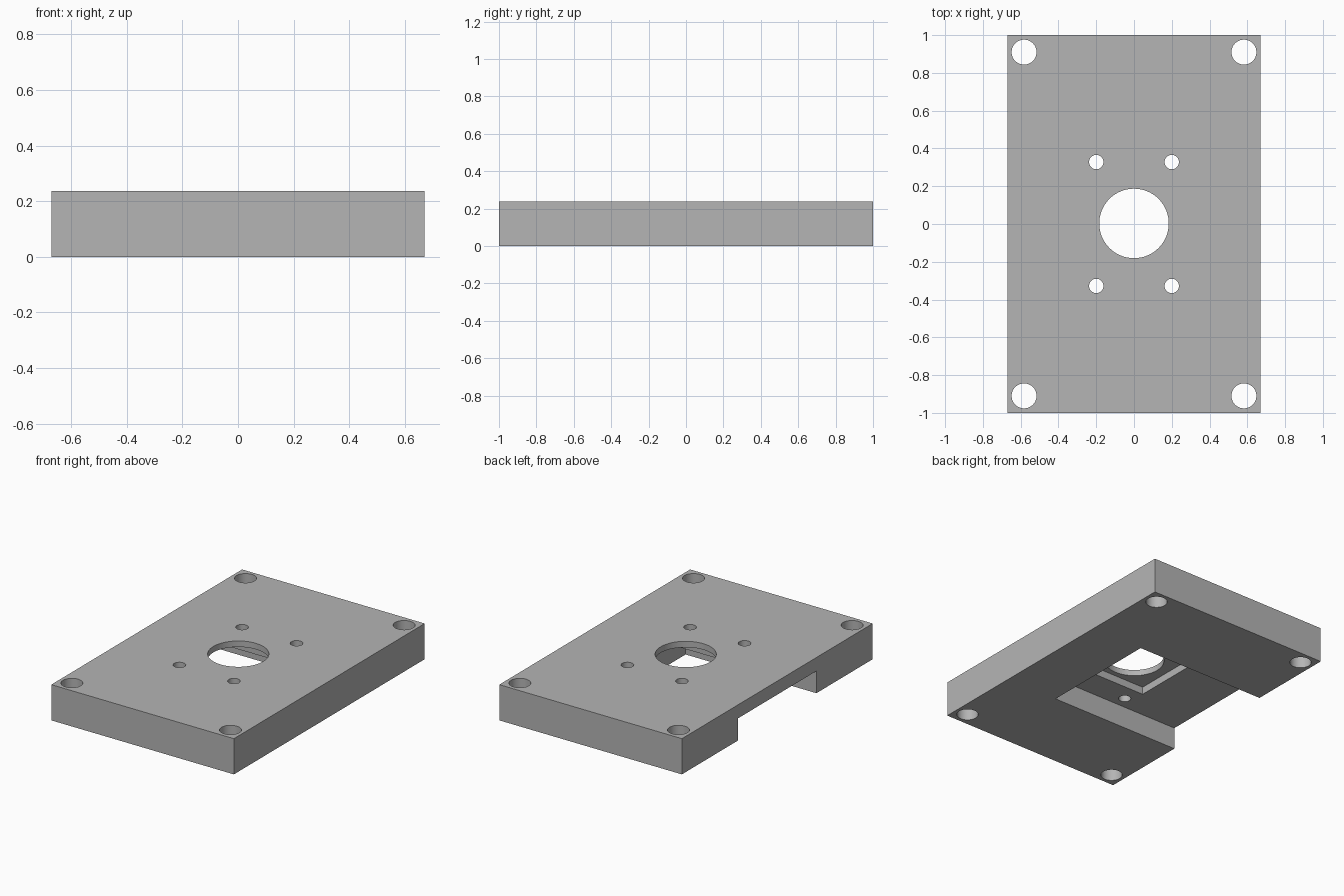
import bpy

cube = bpy.data.objects.get("Cube")
if cube:
    bpy.data.objects.remove(cube, do_unlink=True)

HALF_X, HALF_Y, HEIGHT = 0.67, 1.0, 0.237
SLOT_TOP, POCKET_TOP = 0.147, 0.197

grey = bpy.data.materials.new("plain grey")
grey.use_nodes = True
grey.diffuse_color = (0.46, 0.46, 0.46, 1)
grey.node_tree.nodes["Principled BSDF"].inputs["Base Color"].default_value = grey.diffuse_color


def box(name, low, high):
    """Box between two opposite corners."""
    middle = [(a + b) / 2 for a, b in zip(low, high)]
    bpy.ops.mesh.primitive_cube_add(size=1, location=middle)
    obj = bpy.context.object
    obj.name = name
    obj.scale = [b - a for a, b in zip(low, high)]
    bpy.ops.object.transform_apply(location=True, rotation=False, scale=True)
    return obj


def drill(name, x, y, radius):
    """Upright cylinder that passes through the whole plate."""
    bpy.ops.mesh.primitive_cylinder_add(vertices=64, radius=radius, depth=1, location=(x, y, HEIGHT / 2))
    bpy.context.object.name = name
    return bpy.context.object


def cut(target, cutter):
    """Subtract the cutter and discard it."""
    cutter.hide_render = True
    mod = target.modifiers.new(cutter.name, "BOOLEAN")
    mod.operation = "DIFFERENCE"
    mod.solver = "EXACT"
    mod.object = cutter
    bpy.context.view_layer.objects.active = target
    bpy.ops.object.modifier_apply(modifier=mod.name)
    bpy.data.objects.remove(cutter, do_unlink=True)


# Solid plate
plate = box("mounting_plate", (-HALF_X, -HALF_Y, 0), (HALF_X, HALF_Y, HEIGHT))
plate.data.materials.append(grey)

# Underside slot, open on the -x side, and the shallow pocket in its ceiling
cut(plate, box("slot_cutter", (-1, -0.41, -0.1), (0.29, 0.41, SLOT_TOP)))
cut(plate, box("pocket_cutter", (-0.25, -0.215, 0.1), (0.25, 0.215, POCKET_TOP)))

# Central bore, then the screw holes and the corner holes
cut(plate, drill("bore_cutter", 0, 0.003, 0.184))
for sx in (-1, 1):
    for sy in (-1, 1):
        cut(plate, drill("screw_cutter", sx * 0.2, sy * 0.328, 0.038))
        cut(plate, drill("corner_cutter", sx * 0.582, sy * 0.91, 0.066))

# Smooth bores, sharp edges
bpy.ops.object.select_all(action="DESELECT")
plate.select_set(True)
bpy.context.view_layer.objects.active = plate
bpy.ops.object.shade_smooth_by_angle()
